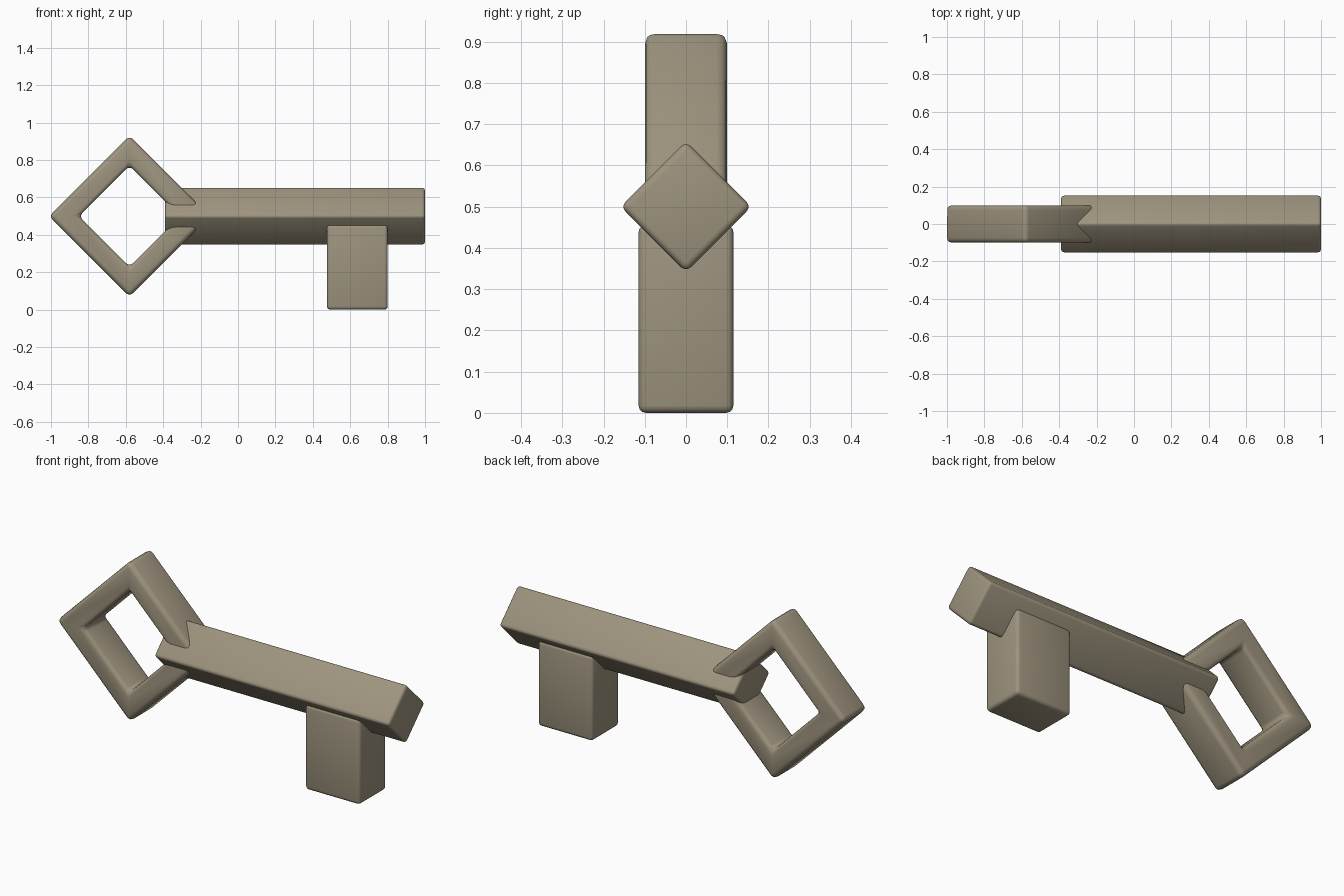
import bpy, bmesh
from math import pi, cos, sin, radians
from mathutils import Matrix

cube = bpy.data.objects.get("Cube")
if cube:
    bpy.data.objects.remove(cube, do_unlink=True)

# One metal colour
metal = bpy.data.materials.new("dull_bronze")
metal.use_nodes = True
colour = (0.34, 0.295, 0.21, 1)
metal.diffuse_color = colour
metal.node_tree.nodes["Principled BSDF"].inputs["Base Color"].default_value = colour


def finish(name, bm, bevel):
    """Turn a bmesh into a smooth-shaded object with rounded edges."""
    bmesh.ops.recalc_face_normals(bm, faces=bm.faces)
    mesh = bpy.data.meshes.new(name)
    bm.to_mesh(mesh)
    bm.free()
    mesh.materials.append(metal)
    obj = bpy.data.objects.new(name, mesh)
    bpy.context.collection.objects.link(obj)
    mod = obj.modifiers.new("rounded_edges", 'BEVEL')
    mod.width = bevel
    mod.segments = 3
    mod.limit_method = 'ANGLE'
    bpy.ops.object.select_all(action='DESELECT')
    obj.select_set(True)
    bpy.context.view_layer.objects.active = obj
    bpy.ops.object.modifier_apply(modifier=mod.name)
    bpy.ops.object.shade_smooth_by_angle(angle=radians(35))
    return obj


def block(name, centre, size, turn_x, bevel):
    """Rounded box, turned about the x axis."""
    bm = bmesh.new()
    matrix = (Matrix.Translation(centre) @ Matrix.Rotation(turn_x, 4, 'X')
              @ Matrix.Diagonal((*size, 1)))
    bmesh.ops.create_cube(bm, size=1, matrix=matrix)
    return finish(name, bm, bevel)


def square_ring(name, centre, outer, inner, half_depth, bevel):
    """Diamond-shaped frame with a square hole, facing y."""
    bm = bmesh.new()
    cx, cz = centre
    section = [(outer, -half_depth), (outer, half_depth),
               (inner, half_depth), (inner, -half_depth)]
    rings = [[bm.verts.new((cx + r * cos(k * pi / 2), y, cz + r * sin(k * pi / 2)))
              for r, y in section] for k in range(4)]
    for k in range(4):
        a, b = rings[k], rings[(k + 1) % 4]
        for j in range(4):
            n = (j + 1) % 4
            bm.faces.new((a[j], a[n], b[n], b[j]))
    return finish(name, bm, bevel)


# Handle, shaft and bit of the key
square_ring("handle_ring", (-0.58, 0.5), 0.43, 0.27, 0.1, 0.025)
block("shaft", (0.305, 0, 0.5), (1.39, 0.224, 0.224), pi / 4, 0.016)
block("bit", (0.638, 0, 0.228), (0.325, 0.23, 0.456), 0, 0.018)
